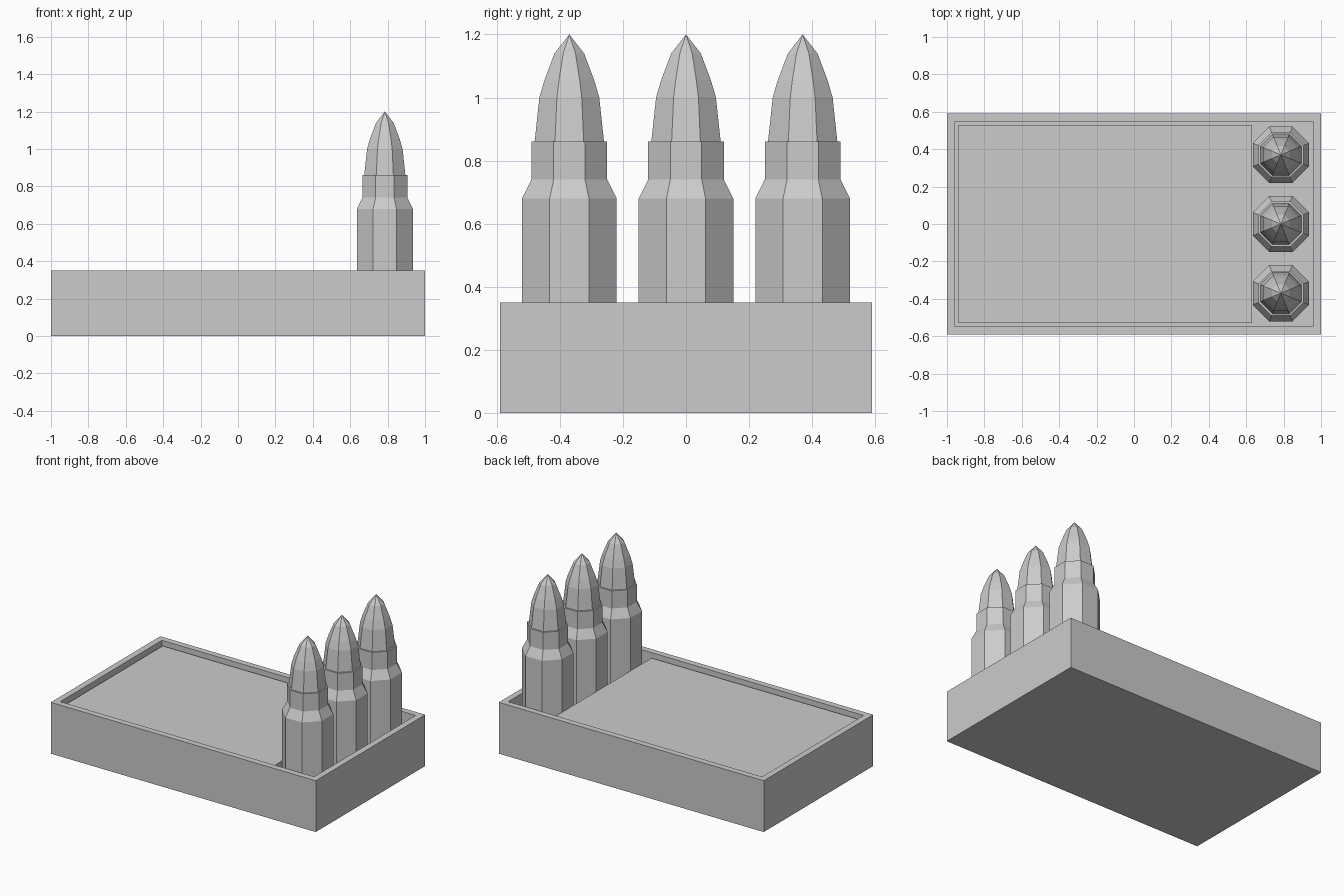
import bpy, bmesh, math

if "Cube" in bpy.data.objects:
    bpy.data.objects.remove(bpy.data.objects["Cube"])

FLOOR = 0.06


def new_object(name, bm):
    bmesh.ops.recalc_face_normals(bm, faces=bm.faces)
    mesh = bpy.data.meshes.new(name)
    bm.to_mesh(mesh)
    bm.free()
    obj = bpy.data.objects.new(name, mesh)
    bpy.context.collection.objects.link(obj)
    return obj


def block(lo, hi):
    bm = bmesh.new()
    bmesh.ops.create_cube(bm, size=1)
    for v in bm.verts:
        v.co = [(a + b) / 2 + c * (b - a) for a, b, c in zip(lo, hi, v.co)]
    return bm


# Open tray: inset the top face and push it down to the floor
bm = block((-1, -0.59, 0), (1, 0.59, 0.35))
bm.normal_update()
top = max(bm.faces, key=lambda f: f.calc_center_median().z)
bmesh.ops.inset_region(bm, faces=[top], thickness=0.06)
walls = bmesh.ops.extrude_face_region(bm, geom=[top])
for v in [g for g in walls["geom"] if isinstance(g, bmesh.types.BMVert)]:
    v.co.z = FLOOR
bmesh.ops.delete(bm, geom=[f for f in [top] if f.is_valid], context="FACES_ONLY")
new_object("tray", bm)

# Filling block slightly below the rim, leaving a slot at the right end
new_object("inner_block", block((-0.94, -0.53, FLOOR), (0.63, 0.53, 0.323)))

# Eight-sided cartridge: (distance to flat, height) from base to tip
PROFILE = [(0.15, FLOOR), (0.15, 0.68), (0.12, 0.74), (0.12, 0.86),
           (0.11, 0.86), (0.095, 1.0), (0.079, 1.055), (0.047, 1.14)]
SIDES = 8


def cartridge(name, x, y):
    bm = bmesh.new()
    rings = []
    for flat, z in PROFILE:
        r = flat / math.cos(math.pi / SIDES)
        angles = [(i + 0.5) * math.tau / SIDES for i in range(SIDES)]
        rings.append([bm.verts.new((r * math.cos(a), r * math.sin(a), z)) for a in angles])
    for a, b in zip(rings, rings[1:]):
        for i in range(SIDES):
            j = (i + 1) % SIDES
            bm.faces.new((a[i], a[j], b[j], b[i]))
    tip = bm.verts.new((0, 0, 1.2))
    for i in range(SIDES):
        bm.faces.new((rings[-1][i], rings[-1][(i + 1) % SIDES], tip))
    bm.faces.new(rings[0][::-1])
    new_object(name, bm).location = (x, y, 0)


# Row of three standing in the slot
for n, y in enumerate((-0.37, 0, 0.37), 1):
    cartridge(f"cartridge_{n}", 0.785, y)
